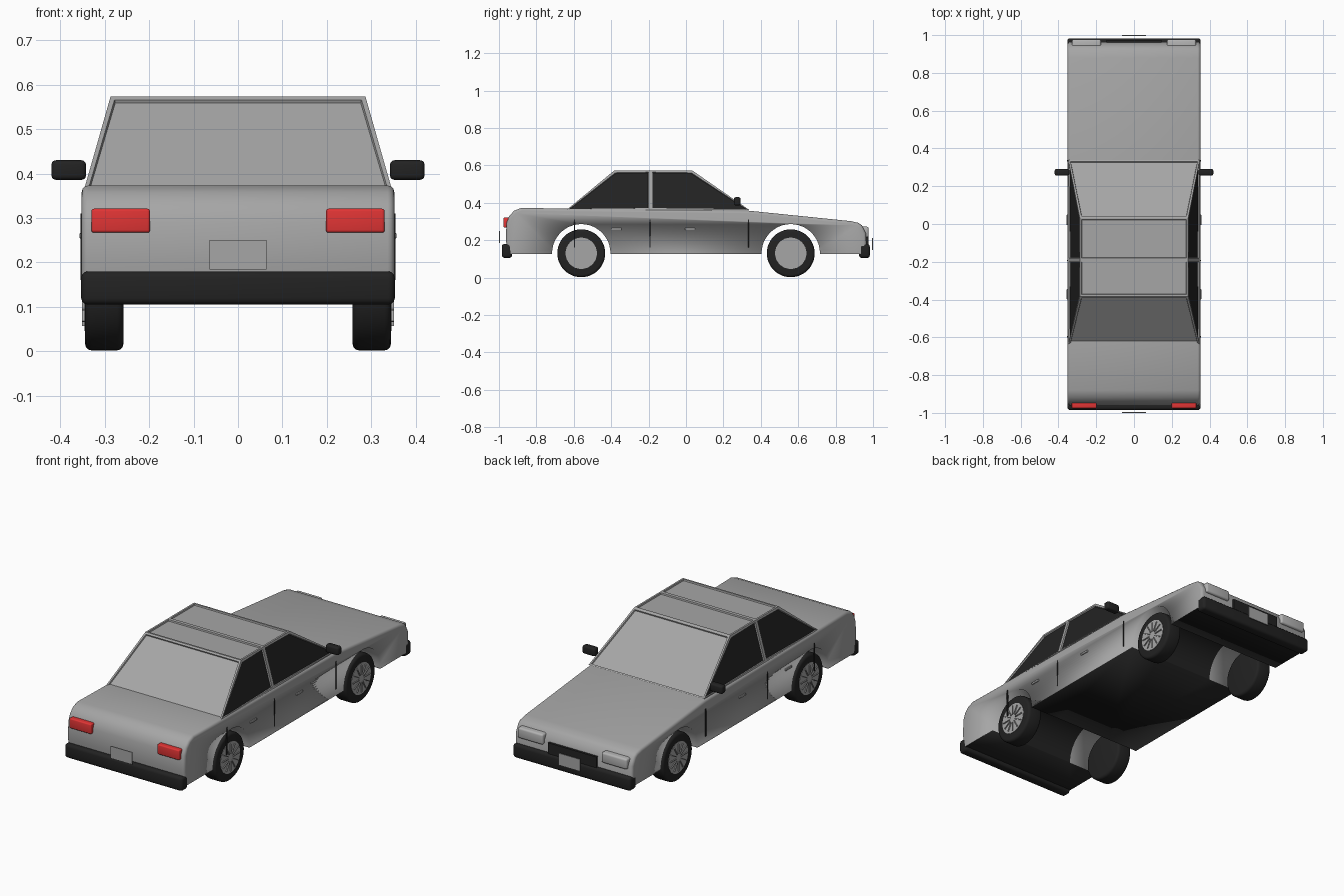
import bpy, bmesh, math
from mathutils import Vector, Matrix

cube = bpy.data.objects.get("Cube")
if cube:
    bpy.data.objects.remove(cube, do_unlink=True)


def material(name, r, g, b):
    m = bpy.data.materials.new(name)
    m.use_nodes = True
    m.diffuse_color = (r, g, b, 1)
    m.node_tree.nodes["Principled BSDF"].inputs["Base Color"].default_value = (r, g, b, 1)
    return m


GREY = material("body grey", 0.38, 0.38, 0.38)
BLACK = material("trim black", 0.016, 0.016, 0.016)
RED = material("tail light red", 0.75, 0.035, 0.035)
LAMP = material("headlight grey", 0.45, 0.45, 0.45)


def finish(name, bm, *mats, angle=35):
    bmesh.ops.recalc_face_normals(bm, faces=bm.faces)
    mesh = bpy.data.meshes.new(name)
    bm.to_mesh(mesh)
    bm.free()
    for m in mats:
        mesh.materials.append(m)
    ob = bpy.data.objects.new(name, mesh)
    bpy.context.collection.objects.link(ob)
    bpy.ops.object.select_all(action='DESELECT')
    ob.select_set(True)
    bpy.context.view_layer.objects.active = ob
    bpy.ops.object.shade_smooth_by_angle(angle=math.radians(angle))
    return ob


def box(name, lo, hi, mat, bevel=0):
    """Box between two corners with optional rounded edges."""
    lo, hi = Vector(lo), Vector(hi)
    bm = bmesh.new()
    bmesh.ops.create_cube(bm, size=1)
    for v in bm.verts:
        v.co = (lo + hi) / 2 + v.co * (hi - lo)
    if bevel:
        bmesh.ops.bevel(bm, geom=bm.edges[:], offset=bevel, segments=3, profile=0.5, affect='EDGES')
    return finish(name, bm, mat)


def pair(name, lo, hi, mat, bevel=0):
    """The same box on the left and on the right."""
    box("left_" + name, lo, hi, mat, bevel)
    box("right_" + name, (-hi[0], lo[1], lo[2]), (-lo[0], hi[1], hi[2]), mat, bevel)


def cylinder(bm, radius, depth, centre, segments=48):
    turn = Matrix.Translation(centre) @ Matrix.Rotation(math.pi / 2, 4, 'Y')
    return bmesh.ops.create_cone(bm, cap_ends=True, segments=segments, radius1=radius,
                                 radius2=radius, depth=depth, matrix=turn)


AXLES = {"rear": -0.56, "front": 0.56}
HUB_Z = 0.13

# Lower body: side profile extruded across the width, upper side edges rounded
profile = [(-0.95, 0.125), (-0.963, 0.2), (-0.96, 0.29), (-0.945, 0.33), (-0.918, 0.358),
           (-0.88, 0.373), (-0.62, 0.368), (0.33, 0.358), (0.88, 0.302), (0.92, 0.293),
           (0.94, 0.28), (0.963, 0.235), (0.965, 0.125)]
bm = bmesh.new()
cap = bm.faces.new([bm.verts.new((-0.352, y, z)) for y, z in profile])
side = bmesh.ops.extrude_face_region(bm, geom=[cap])["geom"]
bmesh.ops.translate(bm, verts=[v for v in side if isinstance(v, bmesh.types.BMVert)], vec=(0.704, 0, 0))
rim = [e for e in bm.edges if abs(e.verts[0].co.x - e.verts[1].co.x) < 0.01
       and max(v.co.z for v in e.verts) > 0.15]
bmesh.ops.bevel(bm, geom=rim, offset=0.015, segments=3, profile=0.5, affect='EDGES')
body = finish("body", bm, GREY, BLACK)

# Wheel arches cut through the body
bm = bmesh.new()
for y in AXLES.values():
    cylinder(bm, 0.156, 1, (0, y, HUB_Z))
cutter = finish("arch_cutter", bm, GREY)
cutter.hide_render = True
cutter.hide_viewport = True
mod = body.modifiers.new("arches", 'BOOLEAN')
mod.object = cutter
mod.solver = 'EXACT'
bpy.ops.object.select_all(action='DESELECT')
body.select_set(True)
bpy.context.view_layer.objects.active = body
bpy.ops.object.modifier_apply(modifier=mod.name)
bpy.data.objects.remove(cutter, do_unlink=True)

# Black floor and black middle of the wheel tunnels
bm = bmesh.new()
bm.from_mesh(body.data)
tunnel = [f for f in bm.faces if abs(f.normal.x) < 0.1 and f.calc_center_median().z < 0.3
          and any((f.calc_center_median().yz - Vector((y, HUB_Z))).length < 0.16 for y in AXLES.values())]
for x in (-0.17, 0.17):
    geom = set(tunnel) | {e for f in tunnel for e in f.edges} | {v for f in tunnel for v in f.verts}
    cut = bmesh.ops.bisect_plane(bm, geom=list(geom), plane_co=(x, 0, 0), plane_no=(1, 0, 0))["geom"]
    tunnel = [f for f in cut if isinstance(f, bmesh.types.BMFace)]
bm.normal_update()
inner = set(tunnel)
for f in bm.faces:
    floor = f.normal.z < -0.95 and f.calc_center_median().z < 0.13
    middle = f in inner and abs(f.calc_center_median().x) < 0.17
    f.material_index = 1 if floor or middle else 0
bm.to_mesh(body.data)
bm.free()

# Cabin: three cross sections, each panel inset to leave pillars and roof ribs
bm = bmesh.new()
stations = [(-0.638, -0.383), (-0.19, -0.19), (0.338, 0.033)]   # y at the belt, y at the roof
rings = []
for low, top in stations:
    rings.append([bm.verts.new(c) for c in ((-0.347, low, 0.362), (-0.287, top, 0.573),
                                            (0.287, top, 0.573), (0.347, low, 0.362))])
for a, b in zip(rings, rings[1:]):
    for i in range(3):
        bm.faces.new((a[i], a[i + 1], b[i + 1], b[i]))
bm.faces.new(rings[0])
bm.faces.new(rings[-1])
bmesh.ops.recalc_face_normals(bm, faces=bm.faces)
panels = bm.faces[:]
bmesh.ops.inset_individual(bm, faces=panels, thickness=0.014, depth=0)
bmesh.ops.inset_individual(bm, faces=panels, thickness=0.003, depth=-0.007)
for f in panels:
    f.material_index = 1 if abs(f.normal.x) > 0.7 else 0
mesh_angle = 20
finish("cabin", bm, GREY, BLACK, angle=mesh_angle)

# Wheels: rounded tyre, flush hub disc and thin radial ribs
for end, y in AXLES.items():
    for label, s in (("left", 1), ("right", -1)):
        bm = bmesh.new()
        cylinder(bm, 0.128, 0.086, (s * 0.301, y, HUB_Z))
        edges = [e for e in bm.edges if abs(e.verts[0].co.x - e.verts[1].co.x) < 0.01]
        bmesh.ops.bevel(bm, geom=edges, offset=0.014, segments=3, profile=0.5, affect='EDGES')
        finish(f"{end}_{label}_tyre", bm, BLACK)
        bm = bmesh.new()
        cylinder(bm, 0.084, 0.02, (s * 0.336, y, HUB_Z), 32)
        for k in range(12):
            place = (Matrix.Translation((s * 0.347, y, HUB_Z)) @ Matrix.Rotation(k * math.tau / 12, 4, 'X')
                     @ Matrix.Translation((0, 0.048, 0)) @ Matrix.Diagonal((0.008, 0.05, 0.005, 1)))
            bmesh.ops.create_cube(bm, size=1, matrix=place)
        finish(f"{end}_{label}_hub", bm, GREY)

# Bumpers, grille and plates
box("rear_bumper", (-0.353, -0.985, 0.105), (0.353, -0.93, 0.18), BLACK, 0.015)
box("front_bumper", (-0.353, 0.925, 0.105), (0.353, 0.983, 0.18), BLACK, 0.015)
box("grille", (-0.145, 0.94, 0.15), (0.145, 0.975, 0.237), BLACK)
box("rear_plate", (-0.064, -1.0, 0.184), (0.064, -0.995, 0.25), GREY)
box("front_plate", (-0.064, 0.995, 0.147), (0.064, 1.0, 0.212), GREY)

# Lights
pair("tail_light", (0.198, -0.976, 0.267), (0.33, -0.94, 0.321), RED, 0.006)
pair("headlight", (0.175, 0.92, 0.215), (0.328, 0.977, 0.272), LAMP, 0.01)

# Mirrors, door handles and door seams
pair("mirror", (0.342, 0.256, 0.386), (0.42, 0.292, 0.43), BLACK, 0.01)
for name, y in (("rear", -0.372), ("front", 0.022)):
    pair(name + "_door_handle", (0.345, y - 0.027, 0.254), (0.357, y + 0.027, 0.266), GREY, 0.003)
for name, y in (("rear", -0.597), ("middle", -0.193), ("front", 0.335)):
    pair(name + "_door_seam", (0.348, y - 0.003, 0.16), (0.354, y + 0.003, 0.31), BLACK)
